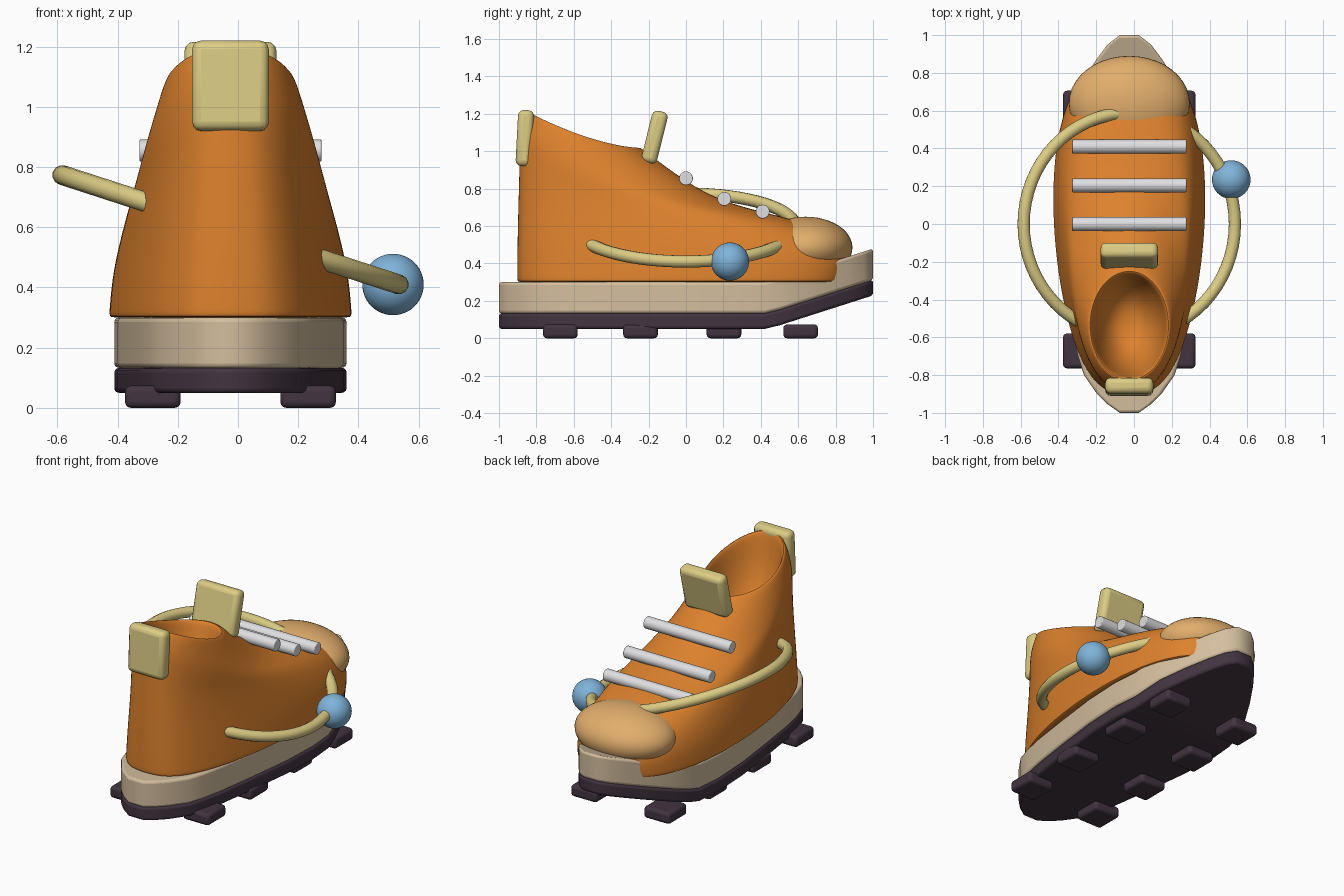
import bpy, bmesh, math

if "Cube" in bpy.data.objects:
    bpy.data.objects.remove(bpy.data.objects["Cube"])

CX = -0.025  # the shoe sits slightly left of centre


def mat(name, r, g, b):
    m = bpy.data.materials.new(name)
    lin = [((c / 255 + 0.055) / 1.055) ** 2.4 for c in (r, g, b)]
    m.diffuse_color = (*lin, 1)
    m.use_nodes = True
    m.node_tree.nodes["Principled BSDF"].inputs["Base Color"].default_value = m.diffuse_color
    return m


ORANGE = mat("orange fabric", 222, 130, 45)
TAN = mat("tan rubber", 212, 190, 158)
DARK = mat("dark rubber", 66, 52, 64)
STRAW = mat("straw yellow", 220, 204, 132)
WHITE = mat("lace white", 224, 224, 226)
BLUE = mat("bead blue", 128, 180, 218)
CAP = mat("toe cap orange", 226, 174, 108)


def finish(ob, name, material, angle=40, bevel=0, subsurf=0):
    ob.name = name
    ob.data.materials.clear()
    ob.data.materials.append(material)
    if bevel:
        b = ob.modifiers.new("bevel", 'BEVEL')
        b.width, b.segments, b.limit_method = bevel, 3, 'ANGLE'
        b.angle_limit = math.radians(50)
    if subsurf:
        s = ob.modifiers.new("subsurf", 'SUBSURF')
        s.levels = s.render_levels = subsurf
    bpy.ops.object.select_all(action='DESELECT')
    ob.select_set(True)
    bpy.context.view_layer.objects.active = ob
    bpy.ops.object.shade_smooth_by_angle(angle=math.radians(angle))
    return ob


def loft(rings):
    """Skin closed rings of points and cap both ends."""
    bm = bmesh.new()
    vs = [[bm.verts.new(p) for p in r] for r in rings]
    n = len(vs[0])
    for a, b in zip(vs, vs[1:]):
        for i in range(n):
            j = (i + 1) % n
            bm.faces.new((a[i], a[j], b[j], b[i]))
    bm.faces.new(vs[0])
    bm.faces.new(vs[-1])
    bmesh.ops.recalc_face_normals(bm, faces=bm.faces)
    me = bpy.data.meshes.new("part")
    bm.to_mesh(me)
    bm.free()
    ob = bpy.data.objects.new("part", me)
    bpy.context.collection.objects.link(ob)
    return ob


def box(name, loc, size, tilt, material, bevel):
    bpy.ops.mesh.primitive_cube_add(size=1, location=loc)
    ob = bpy.context.object
    ob.scale = size
    bpy.ops.object.transform_apply(location=False, rotation=False, scale=True)
    ob.rotation_euler.x = math.radians(tilt)
    return finish(ob, name, material, bevel=bevel)


# Sole layers: (y, half width) stations, with the toe curling upward
STATIONS = [(-1, .05), (-.95, .12), (-.9, .17), (-.8, .24), (-.7, .272), (-.55, .303),
            (-.3, .338), (0, .375), (.25, .386), (.42, .372), (.5, .358), (.6, .33),
            (.75, .25), (.87, .175), (.95, .115), (1, .05)]


def sole(name, z0, z1, material):
    rings = []
    for y, w in STATIONS:
        r = 0.32 * max(0, y - 0.44)
        rings.append([(CX - w, y, z0 + r), (CX + w, y, z0 + r),
                      (CX + w, y, z1 + r), (CX - w, y, z1 + r)])
    return finish(loft(rings), name, material, bevel=0.015)


sole("outsole", .05, .133, DARK)
sole("midsole", .133, .3, TAN)

# Tread lugs
for i, y in enumerate((-.672, -.243, .203, .613)):
    for side in (-1, 1):
        box(f"tread_lug_{i}_{'left' if side < 0 else 'right'}", (CX + side * .258, y, .037),
            (.185, .185, .074), 0, DARK, .02)

# Upper: rings from floor to collar, then down into the foot cavity
# (front y, back y, half width, front z, back z, squareness, toe widening)
RINGS = [
    (.83, -.88, .38, .30, .30, .70, .13),
    (.86, -.905, .40, .30, .30, .70, .13),
    (.865, -.905, .398, .33, .33, .70, .13),
    (.885, -.905, .388, .44, .48, .72, .13),
    (.80, -.90, .358, .55, .68, .76, .11),
    (.60, -.895, .327, .635, .85, .80, .08),
    (.22, -.89, .298, .715, 1.0, .86, .04),
    (0, -.88, .263, .835, 1.11, .92, 0),
    (-.23, -.845, .222, 1.01, 1.19, 1, 0),
    (-.25, -.825, .208, 1.025, 1.21, 1, 0),
    (-.27, -.81, .196, 1.0, 1.17, 1, 0),
    (-.30, -.78, .175, .88, .98, 1, 0),
    (-.38, -.70, .12, .77, .80, 1, 0),
    (-.47, -.60, .05, .73, .73, 1, 0),
]
N = 40
rings = []
for yf, yb, w, zf, zb, e, k in RINGS:
    ring = []
    for i in range(N):
        a = 2 * math.pi * i / N
        c, s = math.cos(a), math.sin(a)
        x = w * math.copysign(abs(s) ** e, s) * (1 + k * c)
        y = (yf + yb) / 2 + (yf - yb) / 2 * c
        ring.append((CX + x, y, zf + (zb - zf) * ((1 - c) / 2) ** 1.6))
    rings.append(ring)
finish(loft(rings), "upper", ORANGE, angle=60, subsurf=2)


def ball(name, loc, scale, material):
    bpy.ops.mesh.primitive_uv_sphere_add(segments=40, ring_count=24, radius=1, location=loc)
    ob = bpy.context.object
    ob.scale = scale
    return finish(ob, name, material)


# Toe cap and side bead
ball("toe_cap", (CX, .64, .485), (.32, .25, .165), CAP)
ball("bead", (.515, .235, .41), (.102, .102, .102), BLUE)

# Laces
for i, (y, z) in enumerate(((0, .855), (.205, .745), (.41, .677))):
    bpy.ops.mesh.primitive_cylinder_add(vertices=24, radius=.037, depth=.605,
                                        location=(CX, y, z), rotation=(0, math.pi / 2, 0))
    finish(bpy.context.object, f"lace_{i}", WHITE, bevel=.005)

# Heel tab and tongue tab
box("heel_tab", (CX, -.862, 1.07), (.255, .085, .3), -3, STRAW, .03)
box("tongue_tab", (CX, -.168, 1.075), (.305, .085, .285), -14, STRAW, .03)

# Slanted hoop strap running through the upper
bpy.ops.mesh.primitive_torus_add(major_radius=.588, minor_radius=.033, major_segments=64,
                                 minor_segments=12, location=(CX, 0, .592),
                                 rotation=(0, math.radians(18), 0))
finish(bpy.context.object, "hoop_strap", STRAW)
